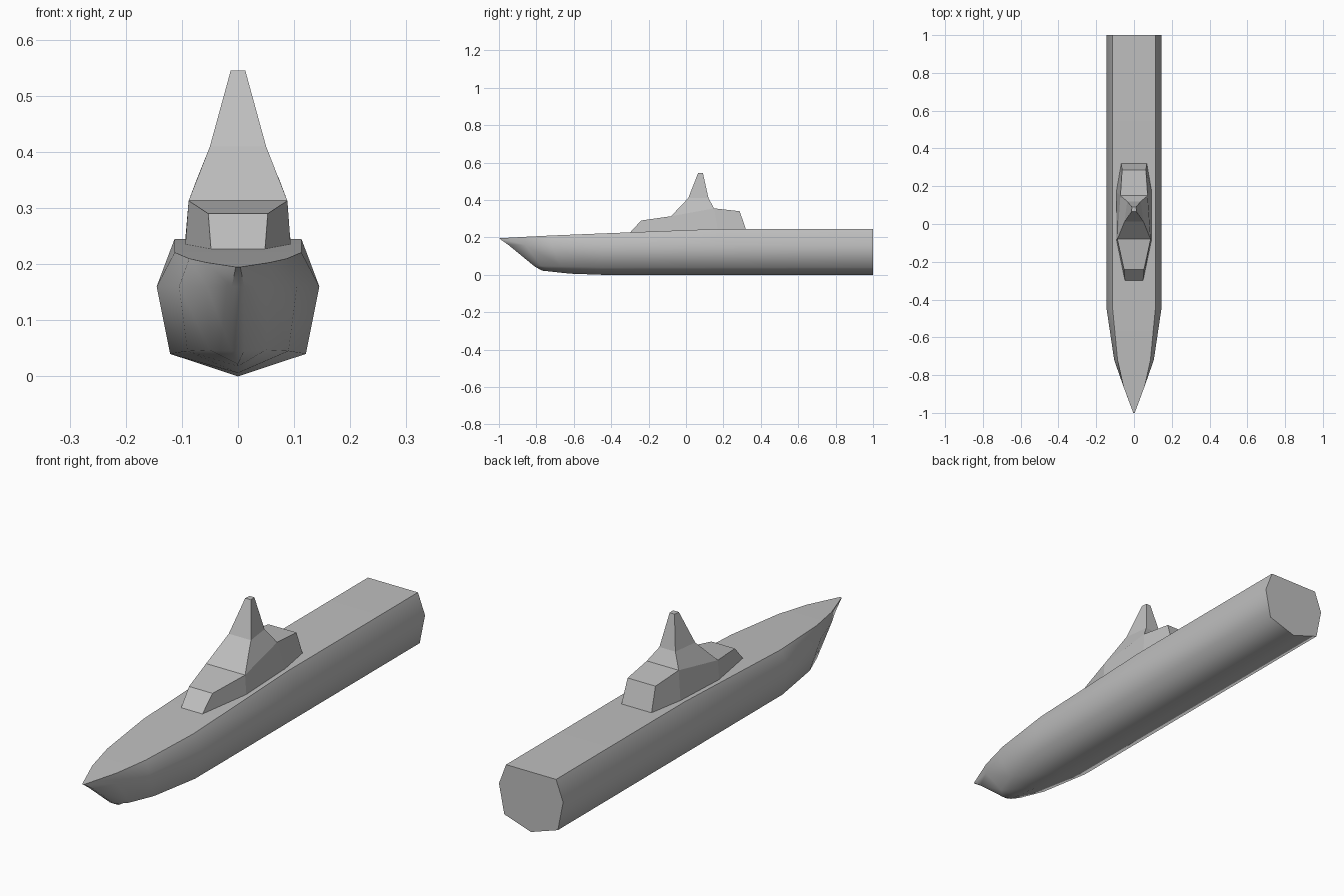
import bpy, bmesh, math

cube = bpy.data.objects.get("Cube")
if cube:
    bpy.data.objects.remove(cube, do_unlink=True)

grey = bpy.data.materials.new("ship_grey")
grey.use_nodes = True
grey.diffuse_color = (0.52, 0.52, 0.52, 1)
grey.node_tree.nodes["Principled BSDF"].inputs["Base Color"].default_value = (0.52, 0.52, 0.52, 1)


def loft(name, rings, smooth=None):
    """Skin a list of equal closed rings and cap both ends with strips."""
    bm = bmesh.new()
    loops = [[bm.verts.new(p) for p in ring] for ring in rings]
    n = len(loops[0])
    for a, b in zip(loops, loops[1:]):
        for i in range(n):
            j = (i + 1) % n
            bm.faces.new((a[i], a[j], b[j], b[i]))
    for cap in (loops[0], loops[-1]):
        for i in range(n // 2):
            quad = (cap[i], cap[i + 1], cap[n - 2 - i], cap[n - 1 - i])
            quad = list(dict.fromkeys(quad))
            if len(quad) > 2:
                bm.faces.new(quad)
    bmesh.ops.recalc_face_normals(bm, faces=bm.faces)
    bmesh.ops.dissolve_limit(bm, angle_limit=0.002, verts=bm.verts, edges=bm.edges)
    mesh = bpy.data.meshes.new(name)
    bm.to_mesh(mesh)
    bm.free()
    mesh.materials.append(grey)
    obj = bpy.data.objects.new(name, mesh)
    bpy.context.collection.objects.link(obj)
    if smooth:
        bpy.ops.object.select_all(action="DESELECT")
        obj.select_set(True)
        bpy.context.view_layer.objects.active = obj
        bpy.ops.object.shade_smooth_by_angle(angle=math.radians(smooth))
    return obj


def mirrored(half):
    """Close a half outline with its copy across the centre line."""
    return half + [(-x, y, z) for x, y, z in reversed(half) if x > 0]


# Hull sections from stem to transom: deck edge, widest line, chine, keel
sections = [
    [(.004, -1, .195), (.011, -.95, .16), (.011, -.81, .045), (0, -.77, .022)],
    [(.056, -.86, .203), (.056, -.86, .16), (.05, -.775, .047), (0, -.73, .018)],
    [(.087, -.72, .21), (.105, -.72, .16), (.09, -.67, .045), (0, -.62, .006)],
    [(.113, -.45, .221), (.145, -.45, .16), (.121, -.45, .04), (0, -.45, 0)],
    [(.113, .17, .245), (.145, .17, .16), (.121, .17, .04), (0, .17, 0)],
    [(.113, 1, .245), (.145, 1, .16), (.121, 1, .04), (0, 1, 0)],
]
loft("hull", [mirrored(s) for s in sections], smooth=64)

# Deckhouse: wide base ring and narrower roof ring
base = [(.048, -.3, .225), (.094, -.08, .232), (.094, .17, .243), (.068, .32, .243)]
roof = [(.053, -.24, .29), (.088, -.08, .313), (.072, .15, .355), (.063, .287, .34)]
loft("deckhouse", [mirrored(base), mirrored(roof)])

# Tapered mast tower rising from the roof
levels = [
    [(.088, -.08, .313), (.072, .15, .355)],
    [(.05, .012, .41), (.036, .12, .41)],
    [(.013, .065, .545), (.011, .09, .545)],
]
loft("mast_tower", [mirrored(level) for level in levels])
